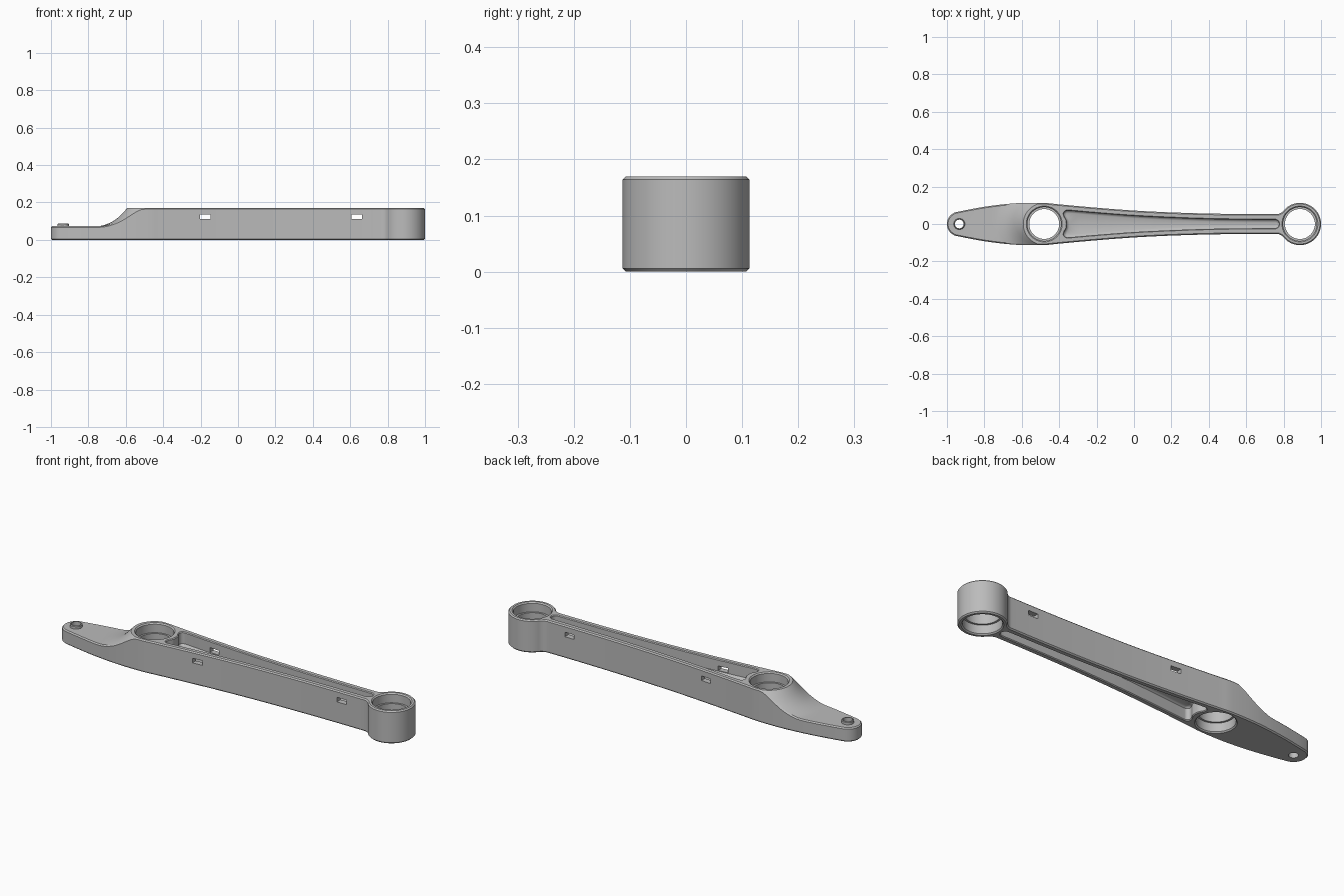
import bpy, bmesh, math
from mathutils import Vector

if "Cube" in bpy.data.objects:
    bpy.data.objects.remove(bpy.data.objects["Cube"])

HEIGHT, DECK_Z, CHAMFER = 0.17, 0.073, 0.006
PIVOT_X, HEAD_X, PIN_X = -0.48, 0.887, -0.934
SLOTS, SLOT_HALF, SLOT_LOW, SLOT_HIGH = (-0.175, 0.635), 0.027, 0.112, 0.136
GREY = (0.5, 0.5, 0.5, 1)

metal = bpy.data.materials.new("machined_grey")
metal.use_nodes = True
metal.diffuse_color = GREY
metal.node_tree.nodes["Principled BSDF"].inputs["Base Color"].default_value = GREY
bm = bmesh.new()


def arc(cx, cy, r, start, end, n):
    angles = [math.radians(start + (end - start) * i / n) for i in range(n + 1)]
    return [(cx + r * math.cos(a), cy + r * math.sin(a)) for a in angles]


def spline(points, steps=6):
    """Smooth curve through the points."""
    p = [Vector(q) for q in points]
    p = [2 * p[0] - p[1]] + p + [2 * p[-1] - p[-2]]
    out = []
    for a, b, c, d in zip(p, p[1:], p[2:], p[3:]):
        for i in range(steps):
            t = i / steps
            q = 2 * b + (c - a) * t + (2 * a - 5 * b + 4 * c - d) * t**2
            out.append(tuple((q + (3 * b - a - 3 * c + d) * t**3) / 2))
    return out + [tuple(points[-1])]


def interpolate(points, x):
    for (x0, y0), (x1, y1) in zip(points, points[1:]):
        if x0 <= x <= x1:
            return y0 + (y1 - y0) * (x - x0) / max(x1 - x0, 1e-9)
    return points[-1][1]


def slotted(half):
    """Mirror half an outline, with one straight span at each slot."""
    for centre in SLOTS:
        a, b = centre - SLOT_HALF, centre + SLOT_HALF
        ends = [(x, interpolate(half, x)) for x in (a, b)]
        first = next(i for i, p in enumerate(half) if p[0] > a)
        half = half[:first] + ends + [p for p in half[first:] if p[0] > b]
    return half + [(x, -y) for x, y in reversed(half[1:-1])]


def offset(outline, d):
    """Move a clockwise outline outwards by d."""
    out = []
    for i, (x, y) in enumerate(outline):
        a, b = outline[i - 1], outline[(i + 1) % len(outline)]
        t = Vector((b[0] - a[0], b[1] - a[1])).normalized()
        out.append((x - t.y * d, y + t.x * d))
    return out


def ring(points, heights):
    return [bm.verts.new((x, y, z)) for (x, y), z in zip(points, heights)]


def flat_ring(outline, z, d):
    return ring(offset(outline, d), [z] * len(outline))


def face(*verts):
    unique = list(dict.fromkeys(verts))
    if len(unique) > 2:
        bm.faces.new(unique)


def wall(rings, slot_level=None):
    """Skin consecutive rings; return the openings left for the slots."""
    openings = []
    for k, (low, high) in enumerate(zip(rings, rings[1:])):
        for i in range(len(low)):
            j = (i + 1) % len(low)
            quad = (low[i], low[j], high[j], high[i])
            middle = (low[i].co.x + low[j].co.x) / 2
            if k == slot_level and any(abs(middle - s) < 1e-4 for s in SLOTS):
                openings.append(quad)
            else:
                face(*quad)
    return openings


def fill(*loops):
    """Flat cap bounded by the first loop, with the others as holes."""
    edges = []
    for loop in loops:
        for a, b in zip(loop, loop[1:] + loop[:1]):
            edges.append(bm.edges.get((a, b)) or bm.edges.new((a, b)))
    bmesh.ops.triangle_fill(bm, use_beauty=True, edges=edges, normal=(0, 0, 1))


# Arm outline: rounded tail, swelling at the pivot, slim neck, round head
half = arc(PIN_X, 0, 0.066, 180, 108, 12)
half += spline([(-0.9, 0.074), (-0.8, 0.092), (-0.7, 0.105), (-0.6, 0.1125),
                (PIVOT_X, 0.1125), (-0.4, 0.105), (-0.2, 0.087), (0, 0.072),
                (0.2, 0.062), (0.4, 0.056), (0.6, 0.053), (0.72, 0.053)])
half += arc(0.761, 0.103, 0.05, 270, 320.7, 8)
half += arc(HEAD_X, 0, 0.113, 139, 0, 36)
outline = slotted(half)
count = len(outline)
pivot = next(i for i, p in enumerate(outline) if p[0] > PIVOT_X - 1e-3)
tail = list(range(count - pivot, count)) + list(range(pivot + 1))

# Concave sweep from the pivot bearing down to the tail deck
rim_points = offset(outline, -CHAMFER)
reach = [math.hypot(x - PIVOT_X, y) for x, y in rim_points]
sweep = [(reach[pivot], HEIGHT)] + spline([(0.112, HEIGHT), (0.155, 0.125),
                                           (0.197, 0.095), (0.245, 0.077), (0.28, DECK_Z)], 4)
tops = [HEIGHT] * count
for i in tail[1:-1]:
    tops[i] = interpolate(sweep, reach[i])

# Outer wall with chamfered rims
bottom = flat_ring(outline, 0, -CHAMFER)
rim = ring(rim_points, tops)
sides = [ring(outline, [CHAMFER + (z - CHAMFER) * (t - 2 * CHAMFER) / (HEIGHT - 2 * CHAMFER) for t in tops])
         for z in (CHAMFER, SLOT_LOW, SLOT_HIGH, HEIGHT - CHAMFER)]
outer_openings = wall([bottom] + sides + [rim], slot_level=2)

# Sweep surface, made of rays from the pivot out to the rim
columns = []
for i in tail:
    dx, dy = (rim_points[i][0] - PIVOT_X) / reach[i], rim_points[i][1] / reach[i]
    columns.append([rim[i] if r > reach[i] - 1e-4 else
                    bm.verts.new((PIVOT_X + dx * r, dy * r, z)) for r, z in sweep])
for a, b in zip(columns, columns[1:]):
    for k in range(len(sweep) - 1):
        face(a[k], a[k + 1], b[k + 1], b[k])

# Bearing bores with an inner retaining lip
bores = []
for x in (PIVOT_X, HEAD_X):
    circle = arc(x, 0, 0.09, 360, 0, 64)[:-1]
    bores.append([flat_ring(circle, z, d) for z, d in (
        (0, CHAMFER), (CHAMFER, 0), (0.05, 0), (0.05, -0.01), (0.12, -0.01),
        (0.12, 0), (HEIGHT - CHAMFER, 0), (HEIGHT, CHAMFER))])
    wall(bores[-1])

# Pin hole and its raised collar
circle = arc(PIN_X, 0, 0.023, 360, 0, 32)[:-1]
pin = [flat_ring(circle, z, d) for z, d in (
    (0, 0), (0.088, 0), (0.088, 0.004), (0.085, 0.007), (DECK_Z, 0.007))]
wall(pin)

# Tapered pockets above and below a thin web
pocket = slotted(
    spline([(-0.358, 0), (-0.36, 0.02), (-0.372, 0.042)], 5)
    + arc(-0.357, 0.053, 0.018, 180, 82, 8)
    + spline([(-0.33, 0.0695), (-0.2, 0.058), (0, 0.043), (0.2, 0.033),
              (0.4, 0.026), (0.6, 0.023), (0.74, 0.022)])
    + arc(0.753, 0, 0.022, 85, 0, 8))
depths = [(0.1, -0.012), (0.103, -0.005), (0.109, 0), (SLOT_LOW, 0), (SLOT_HIGH, 0),
          (HEIGHT - 0.004, 0), (HEIGHT, 0.004)]
upper = [flat_ring(pocket, z, d) for z, d in depths]
lower = [flat_ring(pocket, HEIGHT - z, d) for z, d in depths]
inner_openings = wall(upper, slot_level=3)
wall(lower)
fill(upper[0])
fill(lower[0])

# Cross slots joining the outer wall to the upper pocket
for outer, inner in zip(outer_openings, inner_openings):
    for k in range(4):
        face(outer[k - 1], outer[k], inner[k], inner[k - 1])

# Top, tail deck and underside
fill(rim[pivot:count - pivot + 1] + [c[0] for c in columns[1:-1]],
     bores[0][-1], bores[1][-1], upper[-1])
far = [n for n, i in enumerate(tail) if columns[n][-1] is not rim[i]]
deck_rim = [rim[tail[n]] for n in range(far[0] - 1, far[-1] + 2)]
fill(deck_rim + [columns[n][-1] for n in reversed(far)], pin[-1])
fill(bottom, bores[0][0], bores[1][0], lower[-1], pin[0])

# Finish the one-piece arm with smooth walls and crisp edges
bmesh.ops.recalc_face_normals(bm, faces=bm.faces)
mesh = bpy.data.meshes.new("link_arm")
bm.to_mesh(mesh)
bm.free()
mesh.materials.append(metal)
arm = bpy.data.objects.new("link_arm", mesh)
bpy.context.collection.objects.link(arm)
bpy.ops.object.select_all(action="DESELECT")
arm.select_set(True)
bpy.context.view_layer.objects.active = arm
bpy.ops.object.shade_smooth_by_angle(angle=math.radians(30))
